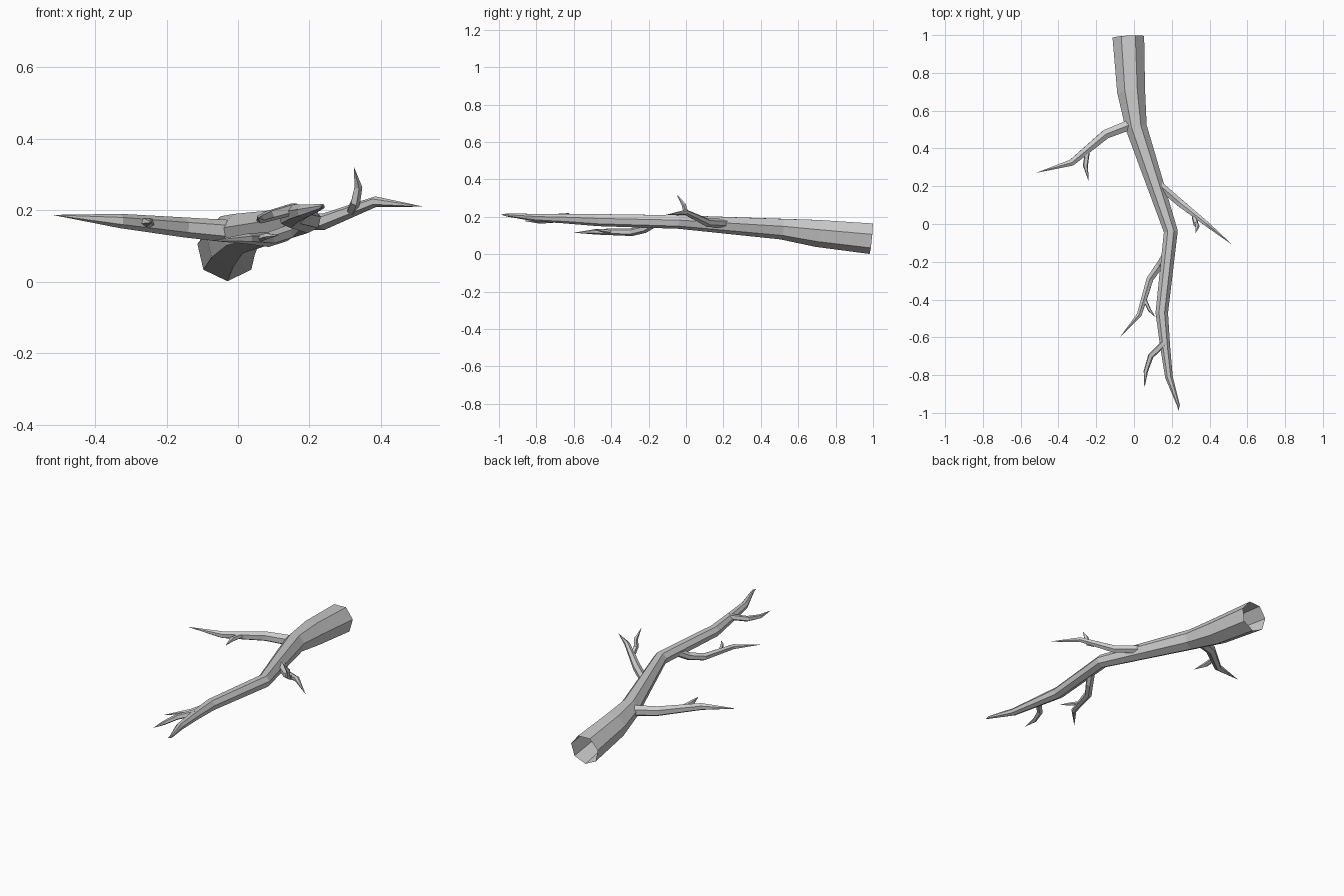
import bpy, bmesh, math
from mathutils import Vector


def limb(name, sides, path):
    """Faceted tapering tube along (x, y, z, radius) points, open at the base, closed at the tip."""
    pts = [Vector(p[:3]) for p in path]
    bm = bmesh.new()
    rings = []
    down = Vector((0, 0, -1))
    for i, p in enumerate(pts):
        a, b = pts[max(i - 1, 0)], pts[min(i + 1, len(pts) - 1)]
        if 0 < i < len(pts) - 1:
            t = ((p - a).normalized() + (b - p).normalized()).normalized()
        else:
            t = (b - a).normalized()
        down = (down - t * down.dot(t)).normalized()
        side = t.cross(down)
        r = path[i][3]
        if r == 0:
            rings.append([bm.verts.new(p)])
            continue
        ring = []
        for k in range(sides):
            ang = 2 * math.pi * k / sides
            ring.append(bm.verts.new(p + (down * math.cos(ang) + side * math.sin(ang)) * r))
        rings.append(ring)
    for lo, hi in zip(rings, rings[1:]):
        for k in range(sides):
            n = (k + 1) % sides
            if len(hi) == 1:
                bm.faces.new((lo[k], lo[n], hi[0]))
            else:
                bm.faces.new((lo[k], lo[n], hi[n], hi[k]))
    if len(rings[-1]) > 1:
        bm.faces.new(rings[-1])
    bmesh.ops.recalc_face_normals(bm, faces=bm.faces)
    mesh = bpy.data.meshes.new(name)
    bm.to_mesh(mesh)
    bm.free()
    bpy.context.collection.objects.link(bpy.data.objects.new(name, mesh))


# Main stem, hollow at the broken end
limb("main_stem", 7, [
    (-0.03, 0.99, 0.087, 0.086), (-0.015, 0.70, 0.115, 0.076),
    (0.012, 0.51, 0.137, 0.058), (0.195, -0.04, 0.174, 0.038),
    (0.147, -0.47, 0.184, 0.034), (0.165, -0.65, 0.192, 0.027),
    (0.185, -0.81, 0.197, 0.021), (0.235, -0.96, 0.210, 0.008),
    (0.235, -0.99, 0.212, 0)])

# Side branches
limb("left_branch", 6, [
    (-0.01, 0.53, 0.14, 0.032), (-0.15, 0.475, 0.152, 0.028),
    (-0.33, 0.325, 0.170, 0.020), (-0.52, 0.27, 0.187, 0)])
limb("right_branch", 6, [
    (0.13, 0.21, 0.165, 0.024), (0.24, 0.115, 0.168, 0.023),
    (0.385, 0.0, 0.224, 0.015), (0.52, -0.11, 0.21, 0)])
limb("lower_branch", 6, [
    (0.165, -0.17, 0.165, 0.022), (0.135, -0.22, 0.135, 0.022),
    (0.085, -0.29, 0.118, 0.021), (0.028, -0.48, 0.120, 0.015),
    (-0.075, -0.60, 0.115, 0)])
limb("end_branch", 5, [
    (0.16, -0.63, 0.205, 0.018), (0.088, -0.70, 0.185, 0.016),
    (0.062, -0.78, 0.175, 0.012), (0.055, -0.87, 0.178, 0)])

# Twigs on the side branches
limb("left_twig", 5, [
    (-0.245, 0.40, 0.163, 0.014), (-0.257, 0.31, 0.167, 0.014), (-0.24, 0.225, 0.166, 0)])
limb("right_twig", 5, [
    (0.318, 0.04, 0.20, 0.014), (0.328, 0.0, 0.222, 0.014),
    (0.336, -0.012, 0.265, 0.012), (0.325, -0.05, 0.32, 0)])
limb("lower_twig", 5, [
    (0.052, -0.39, 0.118, 0.011), (0.082, -0.455, 0.128, 0.009), (0.115, -0.495, 0.13, 0)])
